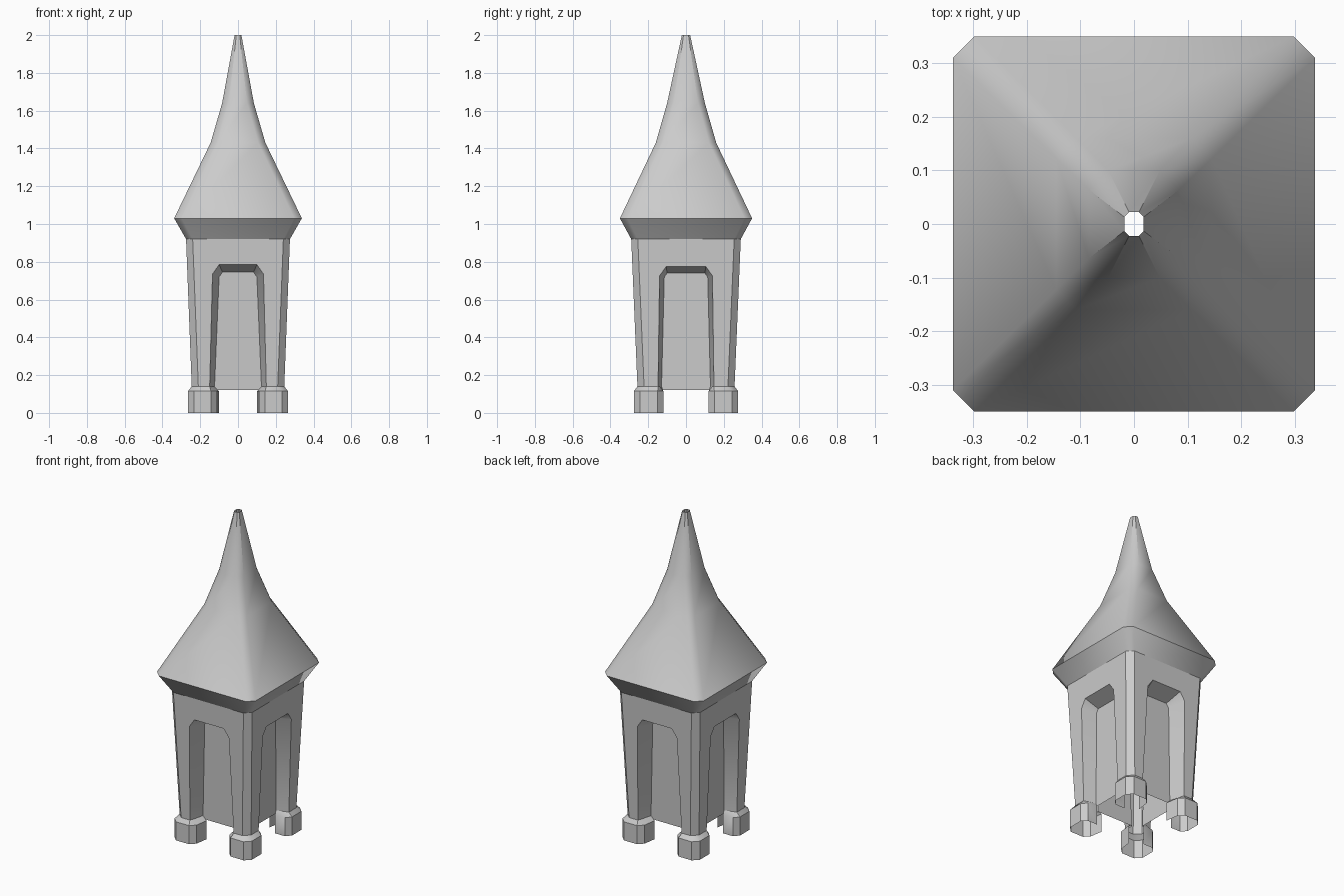
import bpy, bmesh, math

if "Cube" in bpy.data.objects:
    bpy.data.objects.remove(bpy.data.objects["Cube"])


def finish(name, bm, angle):
    bmesh.ops.remove_doubles(bm, verts=bm.verts, dist=0.0005)
    bmesh.ops.recalc_face_normals(bm, faces=bm.faces)
    me = bpy.data.meshes.new(name)
    bm.to_mesh(me)
    bm.free()
    ob = bpy.data.objects.new(name, me)
    bpy.context.collection.objects.link(ob)
    bpy.ops.object.select_all(action='DESELECT')
    ob.select_set(True)
    bpy.context.view_layer.objects.active = ob
    bpy.ops.object.shade_smooth_by_angle(angle=math.radians(angle))
    return ob


def face(bm, pts):
    bm.faces.new([bm.verts.new(p) for p in pts])


def ring(x, y, c, z):
    q = [(x, y - c), (x - c, y)]
    pts = q + [(-a, b) for a, b in q[::-1]]
    pts += [(-a, -b) for a, b in pts]
    return [(a, b, z) for a, b in pts]


def loft(bm, a, b, closed=True):
    n = len(a)
    for i in range(n if closed else n - 1):
        j = (i + 1) % n
        face(bm, [a[i], a[j], b[j], b[i]])


# Roof: hollow chamfered spire with a flared eave
bm = bmesh.new()
rings = [ring(*r) for r in [(.275, .29, .035, .92), (.338, .35, .04, 1.03),
                            (.145, .16, .038, 1.43), (.084, .10, .036, 1.64),
                            (.018, .022, .009, 2.0)]]
for a, b in zip(rings, rings[1:]):
    loft(bm, a, b)
finish("spire_roof", bm, 43)

# Body: tapered walls with a recessed arched panel on every side
TOP, BOT, C = .92, .14, .035


def taper(top, bot, z):
    return bot + (top - bot) * (z - BOT) / (TOP - BOT)


def side(bm, width, depth, outer, inner, rec, place):
    def out(u, z):
        return place(u, taper(*depth, z), z)

    def back(u, z):
        return place(u, taper(*rec, z), z)

    w = lambda z: taper(*width, z) - C
    (ob, zb), (o1, z1), (o2, z2) = outer
    for s in (1, -1):
        face(bm, [out(s * ob, zb), out(s * w(zb), zb), out(s * w(z1), z1), out(s * o1, z1)])
        face(bm, [out(s * o1, z1), out(s * w(z1), z1), out(s * w(z2), z2), out(s * o2, z2)])
    face(bm, [out(w(z2), z2), out(w(TOP), TOP), out(-w(TOP), TOP), out(-w(z2), z2),
              out(-o2, z2), out(o2, z2)])
    oc = outer + [(-u, z) for u, z in outer[::-1]]
    ic = inner + [(-u, z) for u, z in inner[::-1]]
    loft(bm, [out(*p) for p in oc], [back(*p) for p in ic], False)
    face(bm, [back(*p) for p in ic])


bm = bmesh.new()
front_out = [(.15, BOT), (.135, .735), (.10, .785)]
front_in = [(.125, .12), (.10, .72), (.082, .745)]
side_out = [(.148, BOT), (.14, .725), (.105, .775)]
side_in = [(.13, .12), (.115, .72), (.10, .74)]
for s in (1, -1):
    side(bm, (.275, .245), (.29, .257), front_out, front_in, (.19, .165),
         lambda u, v, z: (u, s * v, z))
    side(bm, (.29, .257), (.275, .245), side_out, side_in, (.18, .17),
         lambda u, v, z: (s * v, u, z))
# Chamfered outer corners
lo, hi = ring(.245, .257, C, BOT), ring(.275, .29, C, TOP)
for i in range(0, 8, 2):
    face(bm, [lo[i], lo[i + 1], hi[i + 1], hi[i]])
finish("tower_body", bm, 50)

# Feet: open-backed faceted shoes at the four corners
leg_end = [(.125, .165), (.138, .21), (.15, .257), (.21, .257),
           (.245, .222), (.245, .148), (.208, .138), (.17, .13)]
shoe = [(.10, .165), (.112, .245), (.143, .276), (.232, .276),
        (.265, .243), (.265, .15), (.237, .12), (.17, .12)]
for sx, sy, name in [(1, -1, "front_right_foot"), (-1, -1, "front_left_foot"),
                     (1, 1, "back_right_foot"), (-1, 1, "back_left_foot")]:
    bm = bmesh.new()
    levels = [[(sx * x, sy * y, z) for x, y in prof]
              for prof, z in [(leg_end, BOT), (shoe, .115), (shoe, 0)]]
    for a, b in zip(levels, levels[1:]):
        loft(bm, a, b, False)
    finish(name, bm, 35)
